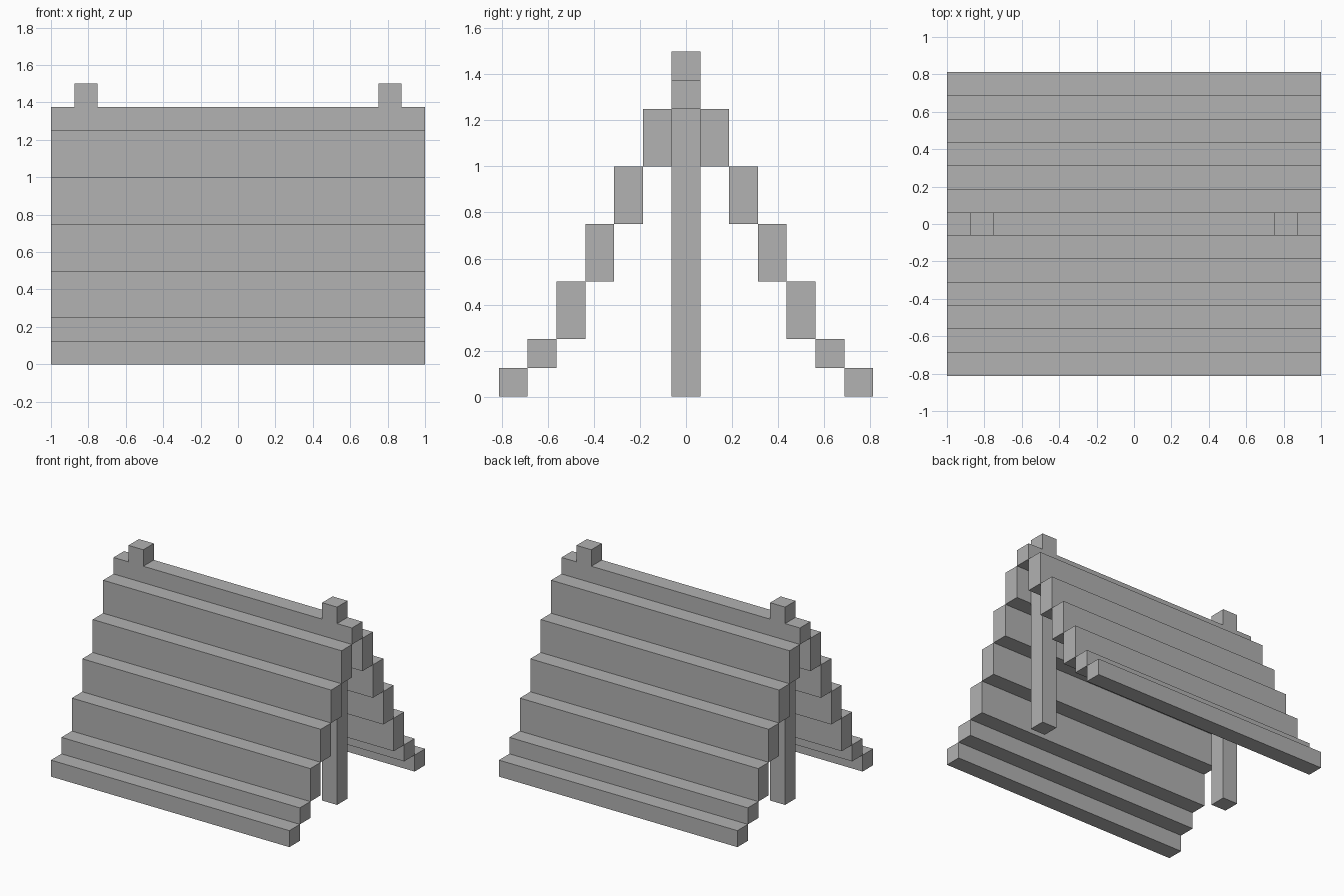
import bpy

cube = bpy.data.objects.get("Cube")
if cube:
    bpy.data.objects.remove(cube, do_unlink=True)

grey = bpy.data.materials.new("plain_grey")
grey.use_nodes = True
colour = (0.445, 0.445, 0.445, 1)
grey.diffuse_color = colour
grey.node_tree.nodes["Principled BSDF"].inputs["Base Color"].default_value = colour

U = 0.125  # thickness shared by every board and post


def box(name, x, y, z):
    """Box spanning the given (low, high) pairs."""
    spans = (x, y, z)
    bpy.ops.mesh.primitive_cube_add(size=1, location=[(a + b) / 2 for a, b in spans])
    obj = bpy.context.object
    obj.name = name
    for v in obj.data.vertices:
        for axis, (a, b) in enumerate(spans):
            v.co[axis] *= b - a
    obj.data.materials.append(grey)
    return obj


# Ridge beam along the top
box("ridge_beam", (-1, 1), (-U / 2, U / 2), (10 * U, 11 * U))

# Upright posts that poke through the ridge
for side, x in (("left", 6.5 * U), ("right", -6.5 * U)):
    box(f"{side}_post", (x - U / 2, x + U / 2), (-U / 2, U / 2), (0, 12 * U))

# Stepped roof boards, from the ridge down to the ground on both slopes
heights = (10, 8, 6, 4, 2, 1, 0)
for i, (top, bottom) in enumerate(zip(heights, heights[1:])):
    inner = (i + 0.5) * U
    outer = inner + U
    box(f"front_board_{i + 1}", (-1, 1), (-outer, -inner), (bottom * U, top * U))
    box(f"back_board_{i + 1}", (-1, 1), (inner, outer), (bottom * U, top * U))
